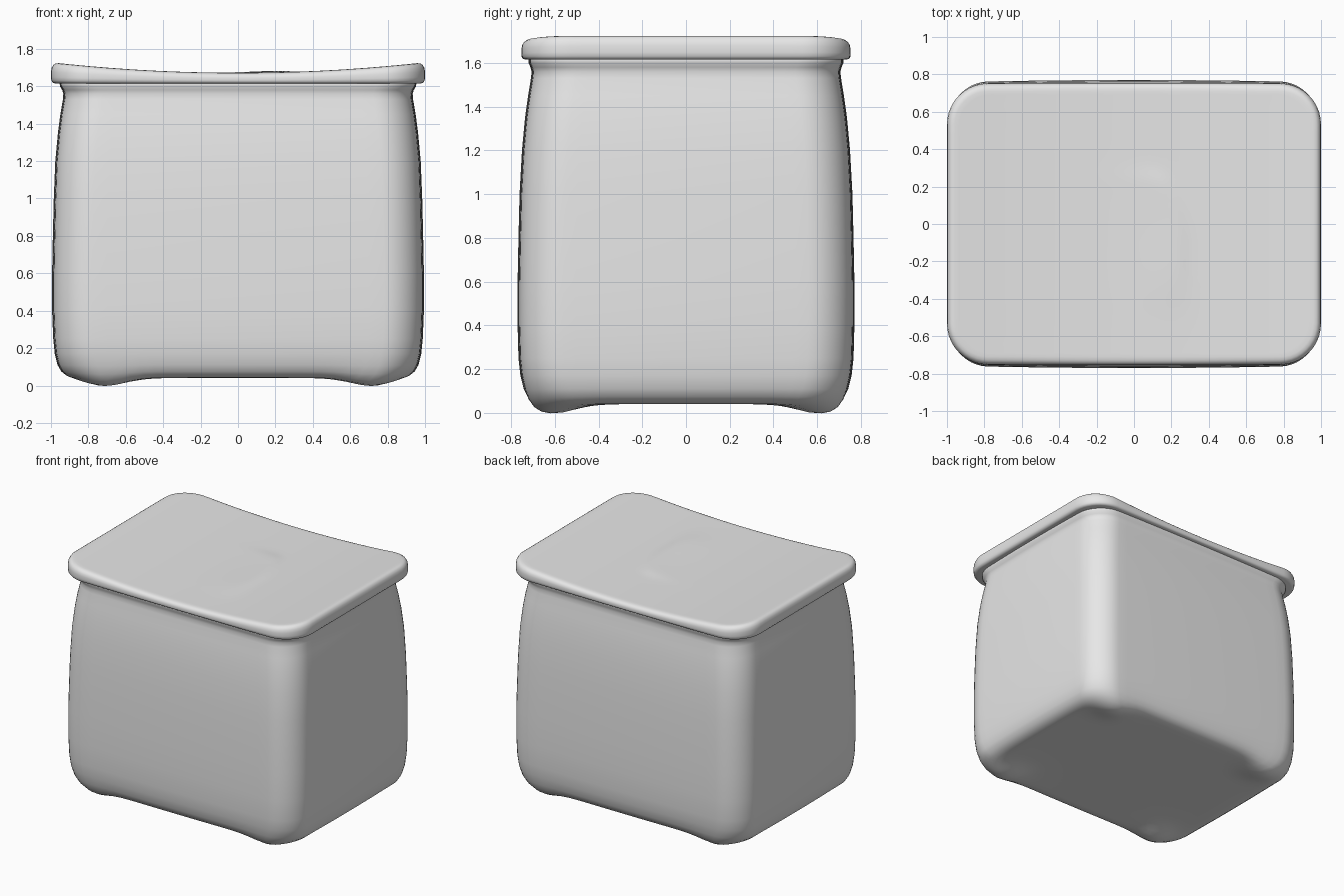
import bpy, bmesh, math

cube = bpy.data.objects.get("Cube")
if cube:
    bpy.data.objects.remove(cube, do_unlink=True)

GREY = (0.8, 0.8, 0.8, 1.0)
mat = bpy.data.materials.new("plain grey")
mat.use_nodes = True
mat.diffuse_color = GREY
mat.node_tree.nodes["Principled BSDF"].inputs["Base Color"].default_value = GREY


def rounded_rect(hx, hy, r, bow=0.0, scale=1.0, side=20, corner=10):
    """Counterclockwise outline with rounded corners and slightly bowed sides."""
    pts = []
    centres = [(hx - r, hy - r), (r - hx, hy - r), (r - hx, r - hy), (hx - r, r - hy)]
    for k, (cx, cy) in enumerate(centres):
        arc = []
        for i in range(corner + 1):
            a = math.pi / 2 * (k + i / corner)
            arc.append((cx + r * math.cos(a), cy + r * math.sin(a)))
        pts += arc
        nx, ny = centres[(k + 1) % 4]
        a = math.pi / 2 * (k + 1)
        end = (nx + r * math.cos(a), ny + r * math.sin(a))
        for i in range(1, side):
            t = i / side
            pts.append((arc[-1][0] * (1 - t) + end[0] * t,
                        arc[-1][1] * (1 - t) + end[1] * t))
    out = []
    for x, y in pts:
        bx = 1 - bow * (y / hy) ** 2
        by = 1 - bow * (x / hx) ** 2
        out.append((x * bx * scale, y * by * scale))
    return out


def skin(name, rings):
    """Join rings of points from bottom to top and close both ends."""
    bm = bmesh.new()
    loops = [[bm.verts.new(p) for p in ring] for ring in rings]
    n = len(loops[0])
    for a, b in zip(loops, loops[1:]):
        for i in range(n):
            j = (i + 1) % n
            bm.faces.new((a[i], a[j], b[j], b[i]))
    bm.faces.new(loops[0][::-1])
    bm.faces.new(loops[-1])
    bmesh.ops.recalc_face_normals(bm, faces=bm.faces)
    me = bpy.data.meshes.new(name)
    bm.to_mesh(me)
    bm.free()
    me.materials.append(mat)
    me.shade_smooth()
    ob = bpy.data.objects.new(name, me)
    bpy.context.collection.objects.link(ob)
    return ob


# Body: base spreads outward, walls rise and taper into a flared neck
def foot(x, y, z):
    """Push the base down into four soft corner feet."""
    fade = max(0.0, 1 - (z - 0.04) / 0.1)
    g = ((abs(x) - 0.71) / 0.15) ** 2 + ((abs(y) - 0.61) / 0.14) ** 2
    return z - 0.042 * math.exp(-g) * fade


body_rings = []
for s in [0.02] + [i / 18 for i in range(1, 18)]:
    body_rings.append([(x, y, foot(x, y, 0.04))
                       for x, y in rounded_rect(0.88, 0.67, 0.18, 0.01, s)])
profile = [  # z, half width, half depth
    (0.042, 0.88, 0.67), (0.052, 0.915, 0.70), (0.075, 0.945, 0.725),
    (0.11, 0.965, 0.742), (0.17, 0.98, 0.757), (0.25, 0.988, 0.766),
    (0.4, 0.994, 0.77), (0.6, 0.994, 0.77), (0.8, 0.99, 0.766),
    (1.0, 0.985, 0.761), (1.2, 0.977, 0.75), (1.35, 0.963, 0.736),
    (1.45, 0.95, 0.722), (1.53, 0.936, 0.709), (1.56, 0.934, 0.706),
    (1.58, 0.94, 0.711), (1.60, 0.952, 0.72), (1.63, 0.955, 0.722),
]
for z, hx, hy in profile:
    body_rings.append([(x, y, foot(x, y, z))
                       for x, y in rounded_rect(hx, hy, 0.2, 0.016)])
body = skin("pot_body", body_rings)


# Lid: flat underside, rounded rim, top dished along its width
def lid_top(x, y):
    z = 1.672 + 0.056 * x * x
    # faint curved swelling that drops away along an arc
    edge = 0.27 if y < -0.1 else 0.27 - 0.8 * (y + 0.1) ** 2
    drop = 1 / (1 + math.exp((x - edge) / 0.018))
    left = math.exp(-((x - edge) / 0.2) ** 2)
    ends = 1 / (1 + math.exp((y - 0.27) / 0.025)) / (1 + math.exp((-y - 0.4) / 0.06))
    return z + 0.009 * drop * left * ends


LID_BASE = 1.615
lid_rings = [[(x, y, LID_BASE) for x, y in rounded_rect(0.98, 0.73, 0.2, 0, s)]
             for s in (0.02, 0.5, 0.9)]
rim = [  # fraction of thickness, inset
    (0.0, 0.022), (0.04, 0.01), (0.14, 0.002), (0.3, 0.0), (0.55, 0.0),
    (0.75, 0.004), (0.89, 0.013), (0.97, 0.025), (1.0, 0.042),
]
for f, d in rim:
    lid_rings.append([(x, y, LID_BASE + f * (lid_top(x, y) - LID_BASE))
                      for x, y in rounded_rect(1 - d, 0.752 - d, 0.22 - d)])
for i in range(39, 0, -1):
    lid_rings.append([(x, y, lid_top(x, y))
                      for x, y in rounded_rect(0.958, 0.71, 0.178, 0, i / 40)])
lid = skin("lid", lid_rings)
